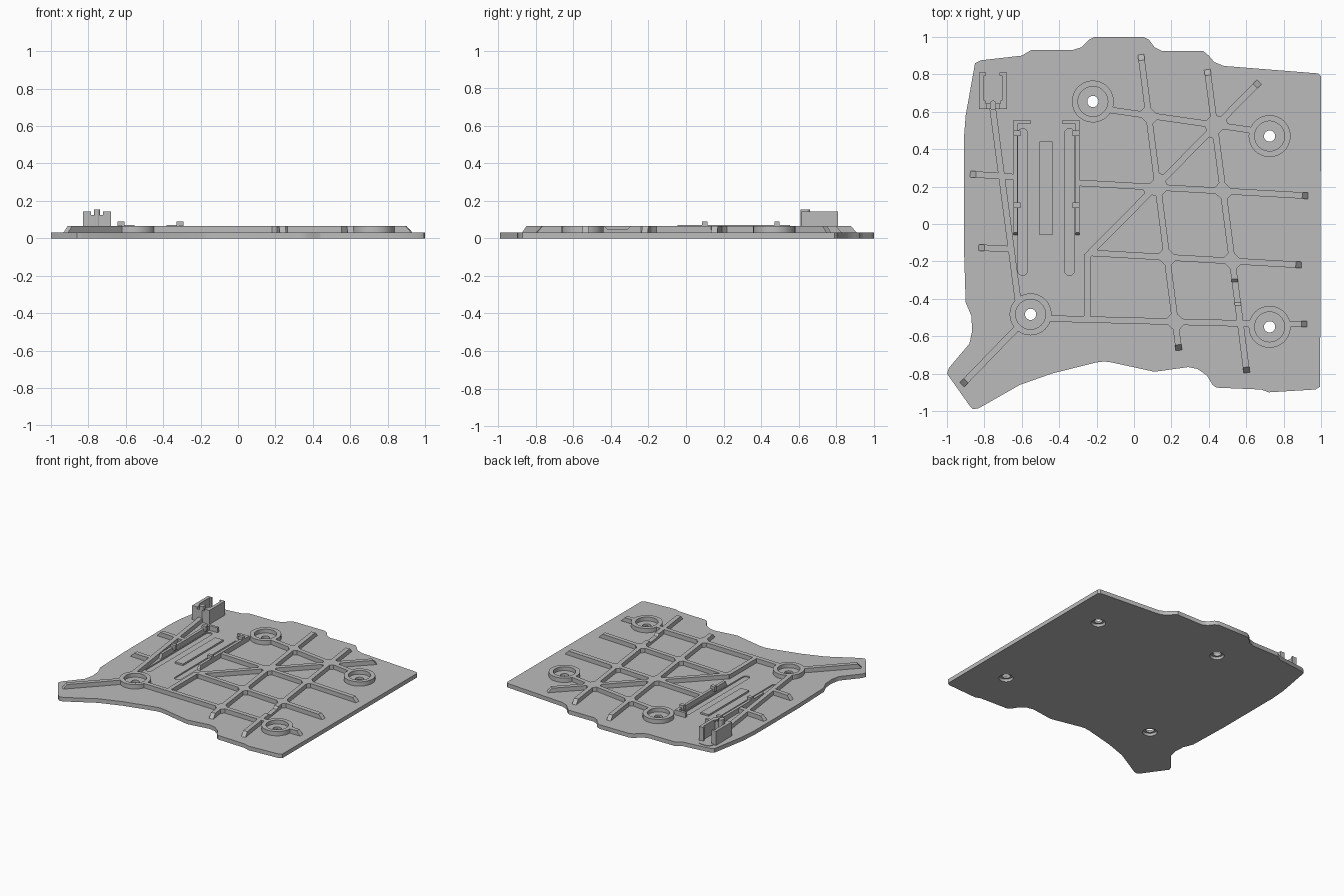
import bpy, bmesh, math
from mathutils import Vector

if "Cube" in bpy.data.objects:
    bpy.data.objects.remove(bpy.data.objects["Cube"])

grey = bpy.data.materials.new("matte grey")
grey.use_nodes = True
grey.diffuse_color = (0.5, 0.5, 0.5, 1)
grey.node_tree.nodes["Principled BSDF"].inputs["Base Color"].default_value = (0.5, 0.5, 0.5, 1)

BASE, RIB, SUNK = 0.032, 0.066, 0.016   # plate top, rib top, buried foot
HALF = 0.017                            # half the rib width


def prism(bm, pts, z0, z1, top=None):
    """Closed solid over an outline; top may be a different outline."""
    low = [bm.verts.new((p[0], p[1], z0)) for p in pts]
    high = [bm.verts.new((p[0], p[1], z1)) for p in (top or pts)]
    n = len(low)
    faces = [bm.faces.new(low[::-1]), bm.faces.new(high)]
    faces += [bm.faces.new((low[i], low[(i + 1) % n], high[(i + 1) % n], high[i])) for i in range(n)]
    bmesh.ops.recalc_face_normals(bm, faces=faces)


def circle(c, r, n=40):
    return [(c[0] + r * math.cos(math.tau * i / n), c[1] + r * math.sin(math.tau * i / n)) for i in range(n)]


def rect(x0, x1, y0, y1):
    return [(x0, y0), (x1, y0), (x1, y1), (x0, y1)]


def stadium(x, y0, y1, r, n=10):
    pts = [(x + r * math.cos(math.pi * i / n), y1 - r + r * math.sin(math.pi * i / n)) for i in range(n + 1)]
    return pts + [(x - r * math.cos(math.pi * i / n), y0 + r - r * math.sin(math.pi * i / n)) for i in range(n + 1)]


def make(name, bm):
    me = bpy.data.meshes.new(name)
    bm.to_mesh(me)
    bm.free()
    me.materials.append(grey)
    ob = bpy.data.objects.new(name, me)
    bpy.context.collection.objects.link(ob)
    return ob


def combine(target, other, op):
    m = target.modifiers.new(op.title(), "BOOLEAN")
    m.operation, m.object, m.solver = op, other, "EXACT"
    m.use_self = True
    bpy.context.view_layer.objects.active = target
    bpy.ops.object.modifier_apply(modifier=m.name)
    bpy.data.objects.remove(other)


# Base plate
outline = [(-1, -.80), (-.88, -.97), (-.86, -.99), (-.83, -.985), (-.61, -.86), (-.44, -.80), (-.2, -.74),
           (-.16, -.735), (-.12, -.74), (.11, -.79), (.29, -.765), (.34, -.775), (.39, -.81), (.42, -.86),
           (.44, -.875), (.68, -.885), (.72, -.9), (.97, -.885), (.995, -.87), (1, .79), (.985, .805),
           (.48, .845), (.43, .865), (.40, .9), (.37, .925), (.15, .925), (.11, .945), (.08, .985), (.05, 1),
           (-.21, 1), (-.24, .985), (-.28, .945), (-.33, .93), (-.55, .93), (-.60, .9), (-.82, .875),
           (-.85, .86), (-.9, .58), (-.91, .45), (-.91, -.1), (-.9, -.42), (-.87, -.49), (-.865, -.57),
           (-.88, -.64), (-.99, -.77)]
bm = bmesh.new()
prism(bm, outline, 0, BASE)
plate = make("base_plate", bm)

# Ribs: start, end, and which ends slope down
ribs = [((.035, .92), (.242, -.69), 1, 1), ((.39, .84), (.605, -.81), 1, 1),
        ((.68, .77), (-.25, -.17), 1, 0), ((-.25, -.16), (-.25, -.52), 0, 0),
        ((-.13, .61), (.64, .50), 0, 0), ((-.30, .22), (.945, .15), 0, 1),
        ((-.225, -.155), (.91, -.22), 0, 1), ((-.46, -.505), (.63, -.533), 0, 0),
        ((.82, -.535), (.94, -.535), 0, 1), ((-.62, -.55), (-.93, -.87), 0, 1),
        ((-.757, .63), (-.62, -.41), 0, 0), ((-.89, .268), (-.63, .25), 1, 0),
        ((-.845, -.125), (-.65, -.135), 1, 0)]
bosses = [(-.22, .655), (.725, .47), (-.553, -.483), (.725, -.55)]
bm = bmesh.new()
for a, b, slope_a, slope_b in ribs:
    a, b = Vector(a), Vector(b)
    d = (b - a).normalized()
    s = Vector((-d.y, d.x)) * HALF
    a2, b2 = a + d * .045 * slope_a, b - d * .045 * slope_b
    prism(bm, [a - s, b - s, b + s, a + s], SUNK, RIB, [a2 - s, b2 - s, b2 + s, a2 + s])

# Chamfered webs where ribs cross
for i, (a, b, *_) in enumerate(ribs):
    for c, e, *_ in ribs[i + 1:]:
        a, b, c, e = map(Vector, (a, b, c, e))
        d, f, w = (b - a).normalized(), (e - c).normalized(), c - a
        k = d.cross(f)
        if abs(k) < .5:
            continue
        t, u = w.cross(f) / k, w.cross(d) / k
        if not (.08 < t < (b - a).length - .08 and .08 < u < (e - c).length - .08):
            continue
        p, h = a + d * t, HALF / abs(k)
        web = []
        for g, q in ((d, f), (f, -d), (-d, -f), (-f, d)):
            corner = p + (g + q) * h
            web += [corner + g * .025, corner + q * .025]
        prism(bm, web, SUNK, RIB)
for c in bosses:
    prism(bm, circle(c, .112), SUNK, RIB)
combine(plate, make("rib_network", bm), "UNION")

# Screw pockets, countersunk holes, rail grooves and the dip in one rib
bm = bmesh.new()
for c in bosses:
    prism(bm, circle(c, .08), .036, .1)
for x in (-.595, -.345):
    prism(bm, stadium(x, -.275, .51, .026), .022, .1)
prism(bm, rect(.49, .61, -.42, -.31), .05, .08, rect(.49, .61, -.45, -.28))
combine(plate, make("pocket_cutter", bm), "DIFFERENCE")
bm = bmesh.new()
for c in bosses:
    prism(bm, circle(c, .03), -.02, .1)
combine(plate, make("hole_cutter", bm), "DIFFERENCE")
bm = bmesh.new()
for c in bosses:
    prism(bm, circle(c, .055), -.01, .018, circle(c, .045))
combine(plate, make("countersink_cutter", bm), "DIFFERENCE")
plate.name = "ribbed_plate"

# Centre bar between the rails
bm = bmesh.new()
prism(bm, rect(-.505, -.435, -.06, .44), SUNK, .045)
make("centre_bar", bm)

# Mirrored rail walls with hooked ends and nubs
for side, name in ((-1, "right_rail"), (1, "left_rail")):
    def span(u0, u1):
        return sorted((-.468 + side * u0, -.468 + side * u1))
    bm = bmesh.new()
    prism(bm, rect(*span(.155, .177), -.065, .55), SUNK, .07, rect(*span(.155, .177), -.045, .55))
    prism(bm, rect(*span(.085, .177), .535, .555), SUNK, .07)
    for y in (.10, .485):
        prism(bm, rect(*span(.14, .177), y - .014, y + .014), .05, .09)
    make(name, bm)

# Upright clip holder: side walls, front wall, top catches, rounded foot
bm = bmesh.new()
for x0, x1 in ((-.828, -.803), (-.705, -.68)):
    prism(bm, rect(x0, x1, .615, .81), SUNK, .142)
for x0, x1 in ((-.828, -.785), (-.723, -.68)):
    prism(bm, rect(x0, x1, .615, .645), SUNK, .142)
    prism(bm, rect(x0 + .008, x1 - .008, .615, .66), .13, .142)
prism(bm, rect(-.79, -.72, .615, .645), SUNK, .125)
prism(bm, stadium(-.754, .61, .66, .017), SUNK, .155)
for x0, x1 in ((-.828, -.79), (-.718, -.68)):
    prism(bm, rect(x0, x1, .795, .81), SUNK, .142)
make("clip_holder", bm)
bm = bmesh.new()
prism(bm, [(-.81, .63), (-.698, .63), (-.698, .825), (-.71, .85), (-.735, .857),
           (-.773, .857), (-.798, .85), (-.81, .825)], SUNK, .036)
make("clip_foot", bm)

# Smooth the round walls, keep hard edges
for ob in [o for o in bpy.context.collection.objects if o.type == "MESH"]:
    bpy.ops.object.select_all(action="DESELECT")
    ob.select_set(True)
    bpy.context.view_layer.objects.active = ob
    bpy.ops.object.shade_smooth_by_angle(angle=math.radians(30))
